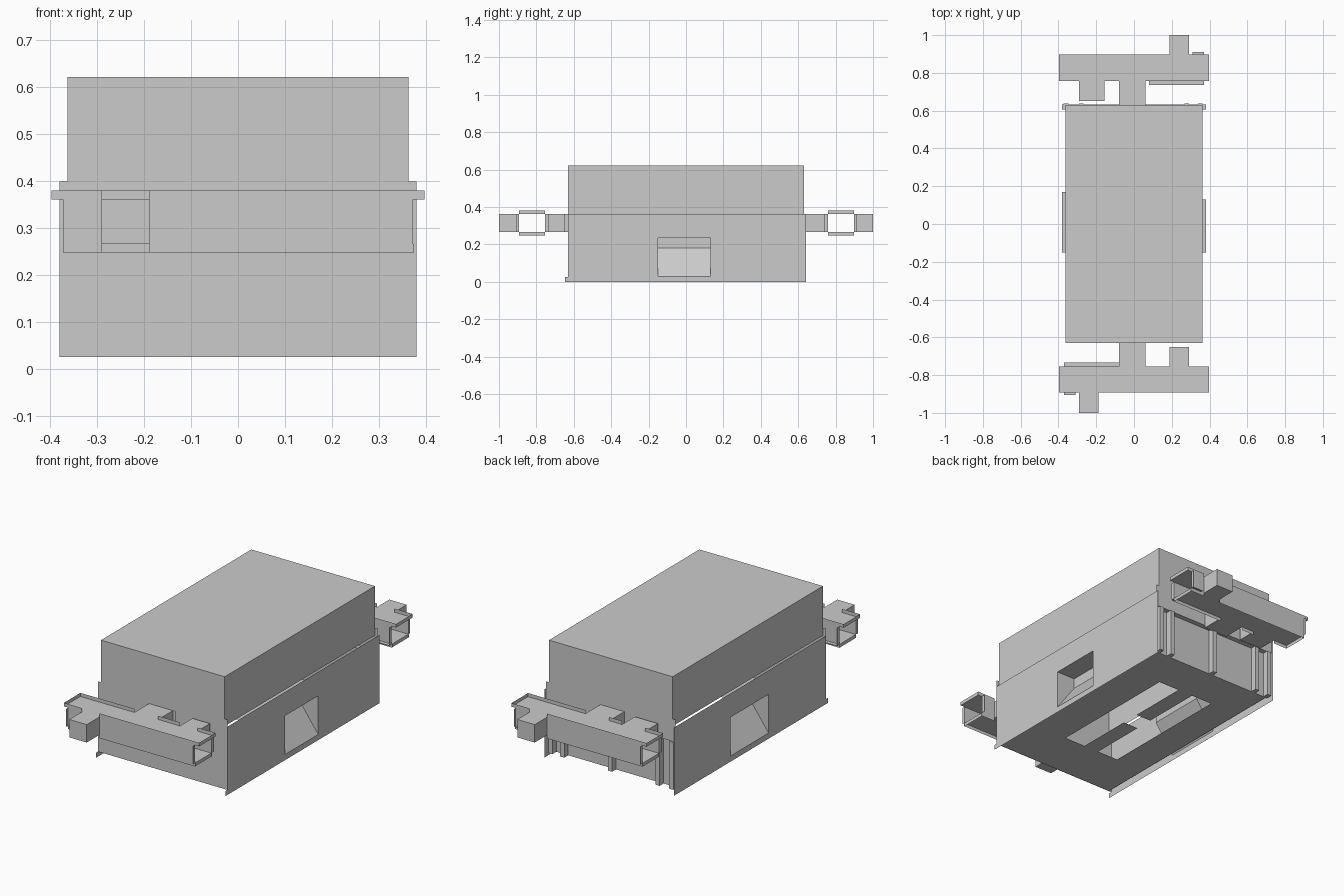
import bpy, bmesh

if "Cube" in bpy.data.objects:
    bpy.data.objects.remove(bpy.data.objects["Cube"])


def make(name, bm):
    bmesh.ops.remove_doubles(bm, verts=bm.verts, dist=0.0001)
    me = bpy.data.meshes.new(name)
    bm.to_mesh(me)
    bm.free()
    ob = bpy.data.objects.new(name, me)
    bpy.context.collection.objects.link(ob)
    return ob


def add_sheet(bm, axis, pos, us, vs, holes=()):
    """Thin sheet across one axis, gridded by us and vs, leaving out hole cells."""
    for i in range(len(us) - 1):
        for j in range(len(vs) - 1):
            if (i, j) in holes:
                continue
            vb = []
            for u, v in ((us[i], vs[j]), (us[i + 1], vs[j]), (us[i + 1], vs[j + 1]), (us[i], vs[j + 1])):
                c = [u, v]
                c.insert(axis, pos)
                vb.append(bm.verts.new(c))
            bm.faces.new(vb)


def sheet(name, *args):
    bm = bmesh.new()
    add_sheet(bm, *args)
    return make(name, bm)


def shell(name, x, y, z, skip=()):
    """Box of sheets; skip lists the missing sides such as '-x'."""
    bm = bmesh.new()
    r = (sorted(x), sorted(y), sorted(z))
    for a in range(3):
        us, vs = [r[k] for k in range(3) if k != a]
        for side, pos in zip('-+', r[a]):
            if side + 'xyz'[a] not in skip:
                add_sheet(bm, a, pos, us, vs)
    return make(name, bm)


# Upper cover, open underneath
shell("top_cover", (-.363, .363), (-.63, .63), (.36, .622), ('-z',))

# Floor with two long slots joined in the middle
sheet("floor", 2, .027, [-.363, -.19, -.065, .025, .15, .363], [-.63, -.36, -.05, .05, .38, .605],
      {(1, 1), (1, 2), (1, 3), (2, 2), (3, 1), (3, 2), (3, 3)})

# Side walls with a window, its lining and a sloped deflector
for s, label, y1 in ((1, "right", .13), (-1, "left", .17)):
    y0, xo, xi = -.15, s * .38, s * .27
    sheet(label + "_wall", 0, xo, [-.63, y0, y1, .642], [0, .03, .235, .362], {(1, 1)})
    sheet(label + "_wall_tail", 0, xo, [-.648, -.63], [0, .027])
    bm = bmesh.new()
    prof = [(xo, .03), (xi, .18), (xi, .235), (xo, .235)]
    rows = [[bm.verts.new((x, y, z)) for x, z in prof] for y in (y0, y1)]
    for k in range(3):
        bm.faces.new((rows[0][k], rows[0][k + 1], rows[1][k + 1], rows[1][k]))
    for r in rows:
        bm.faces.new(r)
    make(label + "_window_deflector", bm)

# Front wall: two panels with a narrow seam
bm = bmesh.new()
add_sheet(bm, 1, -.632, [-.38, .062, .077, .38], [.027, .265, .362, .4], {(1, 1)})
make("front_wall", bm)
sheet("front_seam_backing", 1, -.625, [.055, .085], [.26, .365])

# Back wall: upper band, recessed lower panel, ledge and posts
sheet("back_band", 1, .632, [-.38, .38], [.28, .4])
sheet("back_recess_panel", 1, .605, [-.363, .363], [.027, .28])
sheet("back_ledge", 2, .28, [-.38, .38], [.605, .632])
for x in (-.36, -.28, 0, .28, .35):
    shell("back_post", (x - .012, x + .012), (.605, .638), (.027, .28), ('-y',))

# Cross ducts at both ends; s turns the front layout half round for the back
ZB, ZT = .267, .362
for s, label, yi, yo, yend in ((1, "front", -.755, -.893, -1), (-1, "back", .758, .897, 1)):
    d = .016 * s
    shell(label + "_duct", (-.372, .372), (yi, yo), (ZB, ZT), ('-x', '+x', '+z'))
    sheet(label + "_duct_top", 2, ZT, [-.397, .397], sorted((yi, yo)))
    # stubs and neck into the housing
    out, inn = ('+y', '-y') if s > 0 else ('-y', '+y')
    shell(label + "_outer_stub", (-.29 * s, -.188 * s), (yo, yend), (ZB, ZT), (out,))
    w = .29 if s > 0 else .155
    x_in = (.188, .29) if s > 0 else (-.29, -.155)
    shell(label + "_inner_stub", x_in, (yi, -.65 * s), (ZB, ZT), (inn,))
    shell(label + "_neck", (-.08, .06), (yi, -.63 * s), (ZB, ZT), ('-y', '+y'))
    # upturned lips on the top plate, between the stubs
    inner = [(-.397, -.08), (.06, .188), (.29, .397)] if s > 0 else [(-.397, -.29), (-.155, -.08), (.06, .397)]
    outer = [(-.397 * s, -.29 * s), (-.188 * s, .397 * s)]
    for y, spans in ((yi, inner), (yo, outer)):
        for span in spans:
            sheet(label + "_top_lip", 1, y, sorted(span), [ZT, ZT + .019])
            sheet(label + "_bottom_lip", 1, y, [max(-.372, min(span)), min(.375, max(span))], [ZB - .018, ZB])
    # narrow outward flanges along the duct
    sheet(label + "_inner_flange", 2, ZB, sorted((-.37 * s, -.08 * s)), sorted((yi, yi + d * 1.3)))
    sheet(label + "_outer_flange", 2, ZB, sorted((-.37 * s, -.31 * s)), sorted((yo, yo - d * .8)))
    # flanges bent outward round the open ends
    for x in (-.372, .372):
        for y, e in ((yi, d * 1.3), (yo, -d)):
            sheet(label + "_end_side_flange", 0, x, sorted((y, y + e)), [ZB, ZT])
        sheet(label + "_end_bottom_flange", 0, x, sorted((yi, yo)), [ZB - .018, ZB])
        sheet(label + "_end_top_flange", 0, x * 1.067, sorted((yi, yo)), [ZT, ZT + .019])
